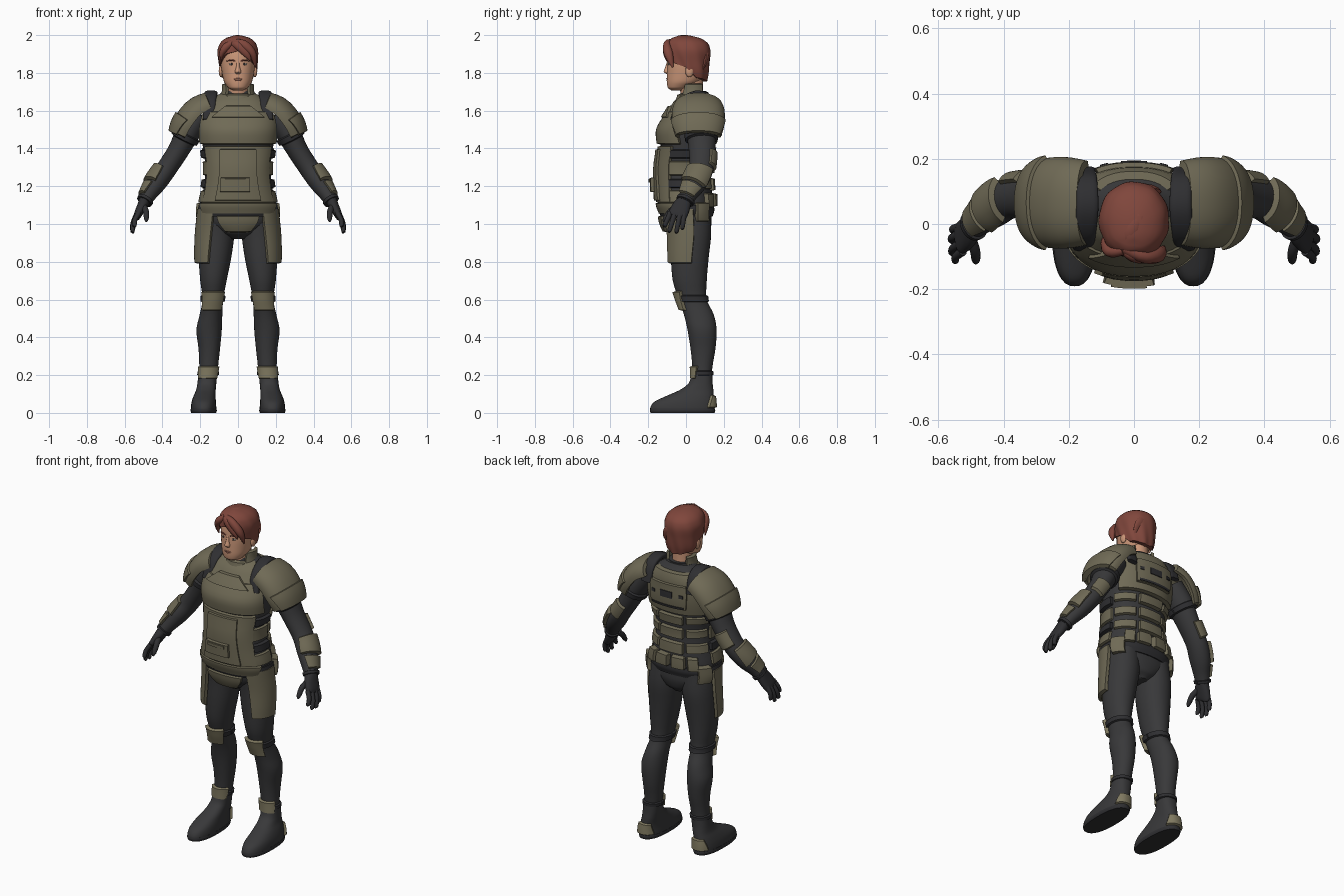
import bpy, bmesh, math
from mathutils import Vector, Matrix

def mat(name, r, g, b):
    m = bpy.data.materials.new(name)
    m.diffuse_color = (r, g, b, 1)
    return m

OLIVE = mat("olive armour", .160, .144, .092)
KHAKI = mat("light khaki", .215, .192, .118)
SUIT = mat("dark suit", .040, .040, .042)
BLACK = mat("black strap", .028, .028, .031)
HAIR = mat("auburn hair", .215, .062, .045)
SKIN = mat("skin", .60, .31, .19)
LIP = mat("lips", .42, .17, .12)
EYE = mat("eye white", .55, .50, .46)
X, Y = Vector((1, 0, 0)), Vector((0, 1, 0))


def finish(name, bm, m, mirror=False, angle=42):
    bmesh.ops.remove_doubles(bm, verts=bm.verts, dist=1e-5)
    bmesh.ops.recalc_face_normals(bm, faces=bm.faces)
    me = bpy.data.meshes.new(name)
    bm.to_mesh(me)
    bm.free()
    me.materials.append(m)
    ob = bpy.data.objects.new(name, me)
    bpy.context.collection.objects.link(ob)
    bpy.ops.object.select_all(action='DESELECT')
    ob.select_set(True)
    bpy.context.view_layer.objects.active = ob
    bpy.ops.object.shade_smooth_by_angle(angle=math.radians(angle))
    if mirror:
        ob.modifiers.new("mirror", 'MIRROR').use_mirror_merge = False
    return ob


class Limb:
    """Smooth tube through rings (x, y, z, rx, ry). Without ref the rings lie flat."""
    def __init__(self, rings, n=2.0, ref=None):
        self.r, self.n, self.ref = rings, n, ref

    def at(self, t):
        r, last = self.r, len(self.r) - 1
        t = min(max(t, 0), last)
        i = min(int(t), last - 1)
        f = t - i
        p = [r[max(i - 1, 0)], r[i], r[i + 1], r[min(i + 2, last)]]
        v = [.5 * (2 * b + (c - a) * f + (2 * a - 5 * b + 4 * c - d) * f * f
                   + (3 * b - a - 3 * c + d) * f ** 3) for a, b, c, d in zip(*p)]
        if self.ref is None:
            v[2] = p[1][2] + (p[2][2] - p[1][2]) * f
        return Vector(v[:3]), max(v[3], .002), max(v[4], .002)

    def tz(self, z):
        for i in range(len(self.r) - 1):
            a, b = self.r[i][2], self.r[i + 1][2]
            if min(a, b) <= z <= max(a, b):
                return i + (z - a) / (b - a)
        return 0 if abs(z - self.r[0][2]) < abs(z - self.r[-1][2]) else len(self.r) - 1

    def pt(self, t, deg, off=0):
        c, rx, ry = self.at(t)
        a, b = X, Y
        if self.ref is not None:
            d = (self.at(t + .1)[0] - self.at(t - .1)[0]).normalized()
            b = (self.ref - d * self.ref.dot(d)).normalized()
            a = d.cross(b)
        co, si = math.cos(math.radians(deg)), math.sin(math.radians(deg))
        k = (abs(co) ** self.n + abs(si) ** self.n) ** (-1 / self.n)
        return c + a * (co * k * (rx + off)) + b * (si * k * (ry + off))


def skin_grid(bm, rows, closed=False):
    vs = [[bm.verts.new(p) for p in row] for row in rows]
    for r0, r1 in zip(vs, vs[1:]):
        n = len(r0)
        for j in range(n if closed else n - 1):
            bm.faces.new((r0[j], r0[(j + 1) % n], r1[(j + 1) % n], r1[j]))
    return vs


def body(name, limb, m, mirror=False, seg=32, sub=4):
    bm = bmesh.new()
    rows = [[limb.pt(i / sub, 360 * j / seg) for j in range(seg)]
            for i in range((len(limb.r) - 1) * sub + 1)]
    vs = skin_grid(bm, rows, True)
    bm.faces.new(vs[0])
    bm.faces.new(vs[-1])
    return finish(name, bm, m, mirror)


def plate(name, limb, m, a0, a1, t0, t1, hi=.014, lo=-.004, tp=(0, 0), mirror=False):
    """Raised plate hugging a limb between two angles and two heights (or ring numbers)."""
    flat = limb.ref is None
    eu = min(2.2 / abs(a1 - a0), .2)
    ev = min((.006 if flat else .07) / abs(t1 - t0), .2)
    def steps(e, n):
        return [0] + [e + (1 - 2 * e) * i / n for i in range(n + 1)] + [1]
    us, vv = steps(eu, max(3, int(abs(a1 - a0) / 6))), steps(ev, 8)
    bm = bmesh.new()
    for top in (hi, lo):
        rows = []
        for v in vv:
            t = t0 + (t1 - t0) * v
            t = limb.tz(t) if flat else t
            s = tp[0] * (1 - v) + tp[1] * v
            rows.append([limb.pt(t, a0 + s + (a1 - a0 - 2 * s) * u,
                                 lo if u in (0, 1) or v in (0, 1) else top) for u in us])
        skin_grid(bm, rows)
    return finish(name, bm, m, mirror, 30)


def blob(name, loc, size, m, mirror=False):
    bm = bmesh.new()
    bmesh.ops.create_uvsphere(bm, u_segments=16, v_segments=10, radius=1,
                              matrix=Matrix.Translation(loc) @ Matrix.Diagonal((*size, 1)))
    return finish(name, bm, m, mirror)


# torso and pelvis
torso = Limb([(0, .005, 1.04, .19, .125), (0, 0, 1.1, .2, .14), (0, -.005, 1.2, .18, .14),
              (0, -.008, 1.3, .172, .138), (0, .003, 1.4, .185, .137), (0, .008, 1.5, .195, .147),
              (0, .03, 1.58, .185, .125), (0, .05, 1.65, .145, .1), (0, .055, 1.7, .085, .06)], 2.3)
body("torso_suit", torso, SUIT, seg=48)
pelvis = Limb([(0, .005, 1.12, .195, .135), (0, .005, 1.05, .2, .13), (0, .01, 1.0, .18, .125),
               (0, .015, .95, .11, .105), (0, .02, .92, .04, .07)], 2.2)
body("pelvis_suit", pelvis, SUIT)

# front armour
plate("chest_plate", torso, OLIVE, -168, -12, 1.42, 1.6, .02, tp=(0, 14))
plate("upper_chest_yoke", torso, OLIVE, -158, -22, 1.585, 1.69, .014)
plate("gorget_plate", torso, OLIVE, -132, -48, 1.56, 1.63, .03, tp=(0, 22))
plate("belly_plate", torso, OLIVE, -150, -30, 1.11, 1.415, .016)
plate("belly_centre_panel", torso, OLIVE, -124, -56, 1.12, 1.4, .028, tp=(0, 6))
plate("belly_pouch", torso, OLIVE, -116, -72, 1.165, 1.25, .046)
plate("pouch_flap", torso, OLIVE, -110, -78, 1.215, 1.245, .052)
plate("front_belt", torso, OLIVE, -160, -20, 1.05, 1.115, .02, tp=(12, 0))
plate("crotch_plate", pelvis, OLIVE, -122, -58, .955, 1.045, .026, .004, tp=(4, 0))
for z0, z1, m, h in ((1.345, 1.395, BLACK, .018), (1.255, 1.335, OLIVE, .013),
                     (1.19, 1.24, BLACK, .018), (1.11, 1.18, OLIVE, .012)):
    plate("side_band", torso, m, -34, 14, z0, z1, h, mirror=True)
body("belt", Limb([(0, .003, 1.04, .2, .138), (0, .002, 1.07, .212, .148),
                   (0, 0, 1.1, .208, .148)], 2.3), BLACK, seg=48)

# back armour
plate("upper_back_plate", torso, OLIVE, 28, 152, 1.42, 1.67, .02, tp=(0, 6))
plate("back_panel", torso, OLIVE, 55, 125, 1.46, 1.61, .034, tp=(4, 0))
plate("back_panel_vent", torso, BLACK, 78, 102, 1.52, 1.57, .038)
plate("back_panel_slot", torso, BLACK, 62, 72, 1.53, 1.56, .038, mirror=True)
plate("back_panel_foot", torso, BLACK, 62, 118, 1.465, 1.485, .038)
for z0, z1 in ((1.35, 1.41), (1.265, 1.33), (1.175, 1.245)):
    plate("back_band_centre", torso, OLIVE, 66, 114, z0, z1, .02)
    plate("back_band_side", torso, OLIVE, 18, 63, z0 + .008, z1 - .004, .014, mirror=True)
plate("rear_belt_pouch", torso, OLIVE, 64, 88, 1.09, 1.165, .028, mirror=True)
plate("rear_side_pouch", torso, OLIVE, 42, 62, 1.085, 1.165, .026, mirror=True)
plate("hip_pouch", pelvis, OLIVE, 18, 46, 1.01, 1.115, .034, mirror=True)

# collar and neck
collar = Limb([(0, .045, 1.59, .125, .11), (0, .04, 1.66, .093, .085), (0, .04, 1.7, .078, .075),
               (0, .045, 1.75, .076, .07)])
body("collar_lining", Limb([(0, .045, 1.6, .11, .1), (0, .04, 1.66, .085, .078),
                            (0, .042, 1.705, .07, .066)]), SUIT)
plate("collar_front", collar, OLIVE, -135, -45, 1.61, 1.69, .008, -.008)
plate("collar_side", collar, OLIVE, -50, 45, 1.61, 1.745, .008, -.008, tp=(0, 10), mirror=True)
body("neck", Limb([(0, .035, 1.64, .06, .06), (0, .03, 1.7, .057, .06), (0, .02, 1.79, .058, .07)]), SKIN)

# head and face
head = Limb([(0, -.045, 1.708, .03, .035), (0, -.04, 1.72, .052, .056), (0, -.015, 1.75, .073, .086),
             (0, 0, 1.79, .083, .101), (0, .005, 1.84, .09, .104), (0, .01, 1.9, .09, .105),
             (0, .01, 1.95, .075, .09), (0, .01, 1.975, .04, .05)], 2.15)
body("head", head, SKIN)
body("nose", Limb([(0, -.09, 1.862, .008, .01), (0, -.097, 1.83, .01, .013),
                   (0, -.1, 1.805, .017, .018), (0, -.095, 1.795, .012, .01)]), SKIN, seg=16)
blob("ear", (.09, .018, 1.81), (.012, .022, .033), SKIN, True)
blob("eye", (.033, -.086, 1.846), (.015, .009, .006), EYE, True)
blob("iris", (.033, -.0925, 1.846), (.006, .004, .006), BLACK, True)
body("eyebrow", Limb([(.014, -.096, 1.862, .003, .004), (.036, -.094, 1.868, .004, .005),
                      (.06, -.08, 1.862, .002, .003)], ref=Y), HAIR, True, 8)
blob("upper_lip", (0, -.096, 1.768), (.024, .009, .005), LIP)
blob("lower_lip", (0, -.095, 1.76), (.02, .009, .005), LIP)
blob("chin", (0, -.08, 1.732), (.027, .018, .017), SKIN)

# hair cap with an uneven hairline
hair = Limb([(0, .03, 1.74, .075, .078), (0, .02, 1.8, .096, .1), (0, .014, 1.86, .103, .112),
             (0, .012, 1.92, .107, .117), (0, .008, 1.96, .093, .106), (0, 0, 1.985, .065, .075),
             (0, -.01, 1.998, .02, .03)], 2.1)
line = [(-180, 1.755), (-110, 1.775), (-85, 1.835), (-60, 1.86), (-35, 1.9), (0, 1.915),
        (30, 1.885), (50, 1.85), (80, 1.83), (110, 1.775), (180, 1.755)]
def hairline(d):
    for (a, p), (b, q) in zip(line, line[1:]):
        if a <= d <= b:
            return p + (q - p) * (d - a) / (b - a)
bm = bmesh.new()
rows = []
for j in range(-1, 19):
    f = max(j, 0) / 18
    row = []
    for d in range(-180, 180, 5):
        z = hairline(d) * (1 - f) + 1.998 * f
        ridge = .003 * math.sin(math.radians(d * 9) + f * 5) * (1 - f)
        row.append(hair.pt(hair.tz(z), d - 90, ridge if j >= 0 else -.025))
    rows.append(row)
bm.faces.new(skin_grid(bm, rows, True)[-1])
finish("hair_cap", bm, HAIR)

# swept locks
def lock(name, *rings, ref=Y):
    body(name, Limb(rings, ref=ref), HAIR, seg=12)
lock("fringe_long", (-.03, -.07, 1.962, .015, .02), (.03, -.1, 1.95, .024, .02),
     (.078, -.092, 1.9, .02, .024), (.092, -.07, 1.83, .004, .005))
lock("fringe_short", (-.03, -.08, 1.955, .015, .015), (0, -.104, 1.945, .022, .014),
     (.045, -.108, 1.9, .018, .012), (.068, -.1, 1.862, .003, .004))
lock("parting_lock", (-.03, -.08, 1.962, .014, .014), (-.068, -.085, 1.932, .02, .018),
     (-.09, -.065, 1.89, .012, .02), (-.096, -.045, 1.835, .003, .004))
lock("crown_lock", (.05, .09, 1.93, .01, .02), (.02, .04, 1.972, .018, .03),
     (-.01, -.03, 1.979, .02, .032), (-.02, -.09, 1.955, .008, .015), ref=X)
lock("back_lock", (-.05, .06, 1.95, .012, .02), (.02, .105, 1.91, .018, .03),
     (.06, .1, 1.85, .01, .025), (.06, .085, 1.8, .003, .006), ref=X)

# shoulder straps and shoulder armour
body("shoulder_strap", Limb([(.155, -.07, 1.55, .014, .032), (.15, -.035, 1.64, .014, .032),
                             (.143, .05, 1.69, .016, .034), (.145, .13, 1.665, .014, .032),
                             (.15, .165, 1.57, .012, .03)], 4, X), BLACK, True, 24)
pad = Limb([(.135, .065, 1.625, .066, .115), (.205, .065, 1.59, .075, .128),
            (.262, .065, 1.52, .074, .125), (.295, .065, 1.455, .06, .105)], 2.2, Y)
plate("shoulder_armour", pad, OLIVE, -108, 108, .15, 2.85, .012, -.008, tp=(8, 6), mirror=True)
plate("shoulder_armour_ridge", pad, OLIVE, -78, 78, 1.7, 2.95, .022, 0, tp=(0, 14), mirror=True)

# arms
arm = Limb([(.2, .075, 1.58, .065, .072), (.262, .08, 1.49, .066, .078), (.315, .085, 1.39, .056, .07),
            (.38, .08, 1.29, .054, .064), (.43, .05, 1.22, .053, .062), (.47, .015, 1.16, .042, .048),
            (.498, -.008, 1.115, .034, .04)], ref=Y)
body("arm_sleeve", arm, SUIT, True)
plate("sleeve_band", arm, BLACK, -180, 180, 1.1, 1.5, .012, mirror=True)
plate("elbow_pad", arm, OLIVE, 30, 125, 2.1, 2.9, .014, tp=(8, 8), mirror=True)
plate("forearm_armour", arm, OLIVE, -85, 75, 3.05, 4.3, .018, tp=(18, 6), mirror=True)
plate("wrist_armour", arm, OLIVE, -70, 60, 4.4, 5.4, .014, tp=(4, 14), mirror=True)
plate("glove_cuff", arm, BLACK, -180, 180, 5.5, 5.95, .008, mirror=True)

# gloved hands
body("palm", Limb([(.494, -.004, 1.125, .03, .036), (.51, -.025, 1.09, .026, .048),
                   (.53, -.043, 1.05, .021, .05), (.535, -.05, 1.035, .014, .042)], 2.4, Y), BLACK, True, 24)
fingers = (((.525, -.083, 1.06), (.55, -.115, .985)), ((.533, -.06, 1.052), (.56, -.09, .957)),
           ((.538, -.033, 1.048), (.56, -.052, .952)), ((.534, -.01, 1.055), (.556, -.02, .972)))
for a, b in fingers:
    a, b = Vector(a), Vector(b)
    mid = (a + b) / 2 + Vector((.008, 0, 0))
    body("finger", Limb([(*a, .014, .015), (*mid, .013, .013), (*a.lerp(b, .93), .011, .011),
                         (*b, .004, .004)], ref=Y), BLACK, True, 12)
body("thumb", Limb([(.505, -.035, 1.1, .018, .018), (.488, -.08, 1.07, .016, .016),
                    (.485, -.11, 1.03, .012, .013), (.487, -.12, 1.012, .004, .004)], ref=X), BLACK, True, 12)

# legs
leg = Limb([(.105, .015, 1.08, .088, .11), (.112, .025, .95, .093, .108), (.122, .02, .82, .086, .1),
            (.13, .02, .7, .07, .09), (.133, .035, .6, .055, .075), (.143, .068, .52, .06, .079),
            (.153, .085, .44, .067, .077), (.152, .09, .34, .057, .066), (.155, .087, .25, .05, .054),
            (.16, .085, .18, .048, .05)], 2.1)
body("leg_suit", leg, SUIT, True)
plate("thigh_guard", leg, OLIVE, -78, 12, .79, 1.085, .024, .006, tp=(6, 0), mirror=True)
plate("knee_strap", leg, BLACK, -180, 180, .585, .625, .01, mirror=True)
plate("knee_pad", leg, KHAKI, -150, -30, .54, .645, .02, tp=(16, 6), mirror=True)
plate("ankle_strap", leg, BLACK, -180, 180, .195, .225, .009, mirror=True)
plate("ankle_guard", leg, KHAKI, -155, -25, .178, .25, .014, tp=(10, 0), mirror=True)

# boots
boot = Limb([(.182, -.018, .004, .066, .17), (.182, -.018, .03, .067, .17), (.181, -.008, .06, .064, .158),
             (.177, .022, .09, .058, .125), (.17, .055, .12, .052, .09), (.165, .077, .155, .05, .064),
             (.16, .084, .21, .05, .055)], 2.4)
body("boot", boot, SUIT, True)
plate("heel_guard", boot, KHAKI, 45, 135, .025, .095, .012, tp=(0, 10), mirror=True)
body("boot_sole", Limb([(.182, -.018, 0, .066, .17), (.182, -.018, .012, .07, .173),
                        (.182, -.018, .022, .068, .171)], 2.4), BLACK, True)
